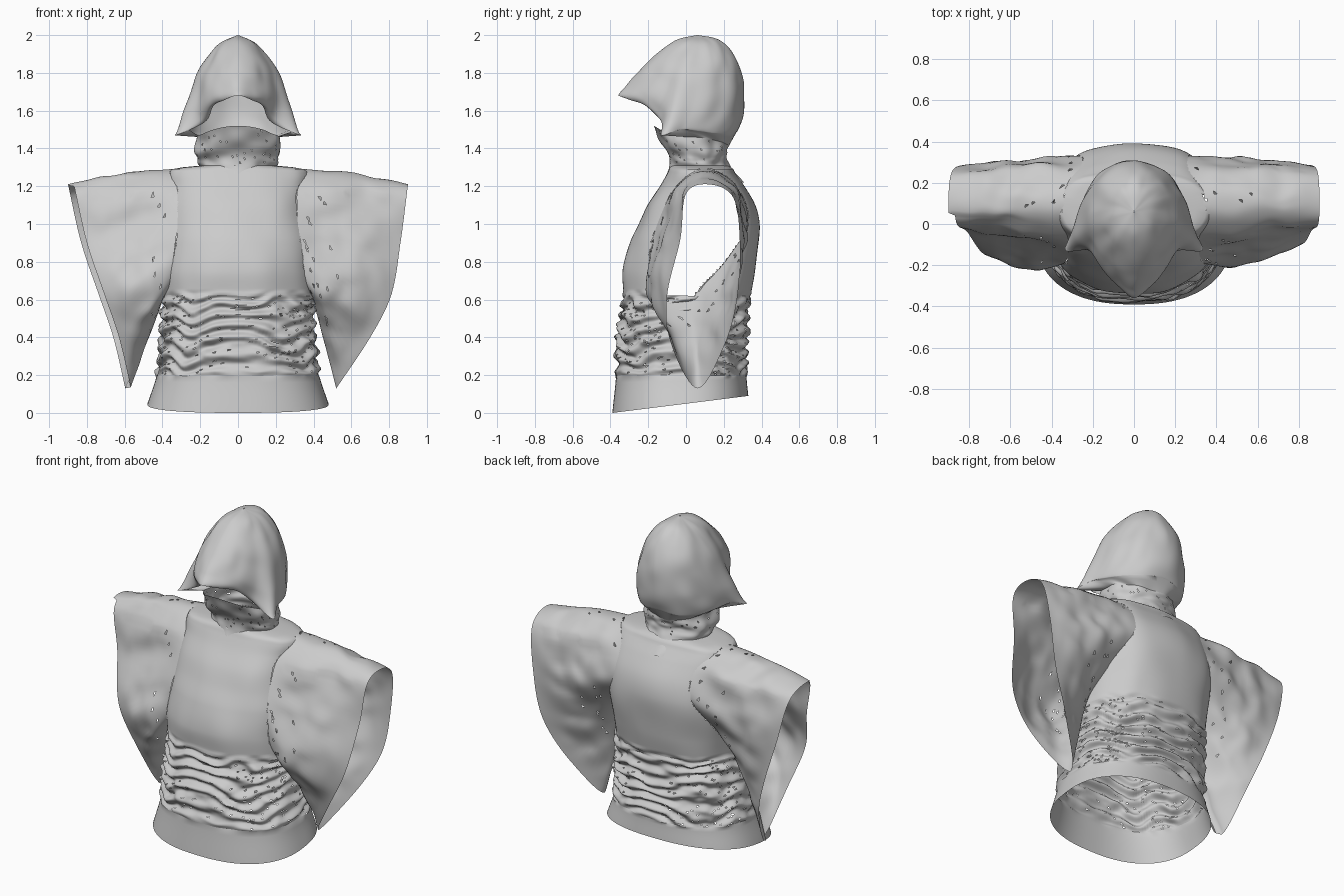
import bpy, bmesh, math, random
from math import sin, cos, pi
from mathutils import Vector, noise

if "Cube" in bpy.data.objects:
    bpy.data.objects.remove(bpy.data.objects["Cube"])

random.seed(4)
N = 144


def table(tbl, x):
    """Smooth interpolation of rows (key, v1, v2, ...)."""
    n = len(tbl)
    i = 0
    while i < n - 2 and x > tbl[i + 1][0]:
        i += 1
    a, b = tbl[i], tbl[i + 1]
    p, q = tbl[max(i - 1, 0)], tbl[min(i + 2, n - 1)]
    h = b[0] - a[0]
    t = min(max((x - a[0]) / h, 0), 1)
    out = []
    for k in range(1, len(a)):
        m0 = (b[k] - p[k]) / (b[0] - p[0]) * h
        m1 = (q[k] - a[k]) / (q[0] - a[0]) * h
        out.append((2*t**3 - 3*t*t + 1)*a[k] + (t**3 - 2*t*t + t)*m0
                   + (3*t*t - 2*t**3)*b[k] + (t**3 - t*t)*m1)
    return out


def loop(pts, n):
    """Closed smooth curve through pts, sampled n times."""
    m = len(pts)
    P = [Vector(p) for p in pts]
    out = []
    for j in range(n):
        u = j * m / n
        i, t = int(u), u - int(u)
        a, b, c, d = (P[(i + k) % m] for k in (-1, 0, 1, 2))
        out.append(0.5 * (2*b + (c - a)*t + (2*a - 5*b + 4*c - d)*t*t + (3*b - a - 3*c + d)*t**3))
    return out


def loft(name, rows, keep=None):
    """Skin closed rings with triangles; keep(row, column, centre) can leave openings."""
    bm = bmesh.new()
    V = [[bm.verts.new(p) for p in r] for r in rows]
    n = len(rows[0])
    for i in range(len(rows) - 1):
        for j in range(n):
            a, b, c, d = V[i][j], V[i][(j+1) % n], V[i+1][(j+1) % n], V[i+1][j]
            for q in ((a, b, c), (a, c, d)):
                mid = sum((v.co for v in q), Vector()) / 3
                if keep is None or keep(i, j, mid):
                    bm.faces.new(q)
    bmesh.ops.delete(bm, geom=[v for v in bm.verts if not v.link_faces], context='VERTS')
    bmesh.ops.recalc_face_normals(bm, faces=bm.faces)
    me = bpy.data.meshes.new(name)
    bm.to_mesh(me)
    bm.free()
    ob = bpy.data.objects.new(name, me)
    bpy.context.collection.objects.link(ob)
    bpy.ops.object.select_all(action='DESELECT')
    ob.select_set(True)
    bpy.context.view_layer.objects.active = ob
    bpy.ops.object.shade_smooth_by_angle(angle=math.radians(60))
    return ob


# Body silhouette: height, half width, front y, back y
BODY = [(0, .48, -.39, .33), (.2, .43, -.37, .32), (.4, .41, -.365, .325), (.6, .40, -.335, .335),
        (.75, .405, -.335, .365), (.9, .41, -.295, .39), (1.0, .40, -.25, .39), (1.1, .39, -.2, .365),
        (1.2, .38, -.135, .31), (1.27, .37, -.1, .26), (1.295, .33, -.09, .245), (1.31, .19, -.08, .22)]
EXP = 2.4


def body_ring(h):
    w, yf, yb = table(BODY, h)
    yc, d = (yf + yb) / 2, (yb - yf) / 2
    gather = max(0, min(1, (h - .18) / .05, (.65 - h) / .06))
    ring = []
    for j in range(N):
        a = 2 * pi * j / N
        s, c = sin(a), cos(a)
        warp = noise.noise((s * 1.7, c * 1.7, h * 3))
        fine = noise.noise((s * 5, c * 5, h * 26))
        f = gather * (.013 * sin(2*pi * (h * 14 + 1.4 * warp)) + .016 * fine)
        f += (.012 * noise.noise((s * 2, c * 2, h * 4)) if h > .6 else 0)
        x = math.copysign(abs(s) ** (2 / EXP), s) * (w + f)
        y = yc - math.copysign(abs(c) ** (2 / EXP), c) * (d + f)
        z = h + max(0, 1 - h / .2) * .09 * (y + .39) / .72
        z += gather * .014 * noise.noise((s * 3, c * 3, h * 8 + 9))
        ring.append((x, y, z))
    return ring


def side_x(y, z):
    w, yf, yb = table(BODY, z)
    k = min(1, abs(y - (yf + yb) / 2) / ((yb - yf) / 2))
    return w * max(0, 1 - k ** EXP) ** (1 / EXP)


# Armhole and cuff outlines as (y, z), from the shoulder round the front
ARM = [(.09, 1.292), (-.05, 1.2), (-.14, 1.03), (-.19, .85), (-.17, .67),
       (0, .60), (.1, .69), (.22, .82), (.33, 1.02), (.25, 1.22)]
CUFF = [(.12, 1.21), (0, 1.16), (-.03, .92), (-.10, .62), (-.08, .37),
        (.06, .13), (.2, .35), (.27, .6), (.285, .9), (.25, 1.14)]
arm_loop = loop([(0, y, z) for y, z in ARM], 100)


def in_armhole(c):
    hit = False
    for p, q in zip(arm_loop, arm_loop[1:] + arm_loop[:1]):
        if (p.z > c.z) != (q.z > c.z) and c.y < p.y + (c.z - p.z) / (q.z - p.z) * (q.y - p.y):
            hit = not hit
    return hit


def span(a, b, n):
    return [a + (b - a) * i / n for i in range(n + 1)]


# Hem band, gathered waist with torn specks, chest with armholes
loft("hem_band", [body_ring(h) for h in span(0, .2, 10)])
loft("gathered_waist", [body_ring(h) for h in span(.2, .62, 64)],
     lambda i, j, c: random.random() > .03 * abs(sin(2*pi*j/N)) + .004)
loft("chest", [body_ring(h) for h in span(.62, 1.31, 70)],
     lambda i, j, c: not (abs(c.x) > .15 and in_armhole(c)))

# Wide hanging sleeves; cuff x by height differs slightly per side
CUFF_X = {1: [(.1, .50), (.4, .70), (.62, .81), (.9, .86), (1.21, .90)],
          -1: [(.1, .59), (.4, .66), (.62, .735), (.9, .83), (1.21, .90)]}
for side, name in ((1, "left_sleeve"), (-1, "right_sleeve")):
    root = [Vector((side_x(p.y, p.z) - .003, p.y, p.z)) for p in arm_loop]
    cuff = [Vector((table(CUFF_X[side], p.z)[0] - (.03 if side < 0 and p.y < .05 else 0), p.y, p.z))
            for p in loop([(0, y, z) for y, z in CUFF], 100)]
    rows = []
    for t in span(0, 1, 36):
        row = []
        for j, (r, c) in enumerate(zip(root, cuff)):
            p = r.lerp(c, t)
            b = sin(pi * t)
            low = math.exp(-((p.z - .68) / .2) ** 2)
            if p.y < .08:
                bulge = .05 * b if side > 0 else .08 * sin(pi * .75 * t)
                p.y -= bulge * low * min(1, (.08 - p.y) / .12)
            else:
                p.y += .005 * b * min(1, (p.y - .08) / .12)
            ang = 2 * pi * j / 100
            n = noise.noise((cos(ang) * 2.6 + side, sin(ang) * 2.6, t * 1.5))
            n2 = noise.noise((p.x * 9, p.z * 9, side * 5 + p.y * 9))
            p.y += b * (.03 * n + .02 * n2)
            p.z += b * (.012 * n2 + (.015 if p.z > 1.15 else 0))
            row.append((side * p.x, p.y, p.z))
        rows.append(row)
    loft(name, rows, lambda i, j, c: i > 14 or random.random() > .012)

# Hood: row, front y z, back y z, half width, side z
HOOD = [(0, .055, 2.0, .065, 2.0, .002, 2.0), (1, -.05, 1.975, .18, 1.975, .1, 1.955),
        (2, -.15, 1.91, .27, 1.89, .18, 1.87), (3, -.24, 1.82, .32, 1.77, .24, 1.75),
        (4, -.31, 1.74, .325, 1.63, .275, 1.61), (5, -.36, 1.68, .28, 1.47, .30, 1.48)]
RIM = [(0, -.36, 1.68), (.075, -.29, 1.655), (.13, -.2, 1.625), (.175, -.12, 1.54), (.33, -.13, 1.47),
       (.29, -.03, 1.5), (.255, .07, 1.49), (.215, .16, 1.48), (.125, .245, 1.48), (0, .27, 1.49)]
rim = loop(RIM + [(-x, y, z) for x, y, z in RIM[-2:0:-1]], N)
# Collar: row, front y z, back y z, half width, side z
COLLAR = [(0, -.17, 1.52, .225, 1.42, .22, 1.46), (1, -.13, 1.43, .215, 1.385, .225, 1.38),
          (2, -.09, 1.36, .215, 1.35, .21, 1.33), (3, -.09, 1.29, .24, 1.30, .2, 1.29),
          (4, -.12, 1.22, .3, 1.22, .21, 1.25)]


def tilted_ring(tbl, k, rough):
    yf, zf, yb, zb, w, zs = table(tbl, k)
    ring = []
    for j in range(N):
        a = 2 * pi * j / N
        s, c = sin(a), cos(a)
        f = 1 + rough * noise.noise((s * 2.5, c * 2.5, k * 1.1))
        z = zs + ((zf if c > 0 else zb) - zs) * c * c
        ring.append(Vector((w * s * f, (yf + yb) / 2 - (yb - yf) / 2 * c * f, z)))
    return ring


hood = []
for k in span(0, 5, 50):
    blend = (k / 5) ** 3
    hood.append([p.lerp(q, blend) for p, q in zip(tilted_ring(HOOD, k, .06), rim)])
collar_top = tilted_ring(COLLAR, 0, .08)
for t in (.33, .66, 1):
    hood.append([p.lerp(q, t) for p, q in zip(rim, collar_top)])
# The face opening stays free between the hood rim and the collar
loft("hood", hood, lambda i, j, c: i < 50 or N * .2 < j < N * .8)
loft("neck_collar", [tilted_ring(COLLAR, k, .08) for k in span(0, 4, 28)],
     lambda i, j, c: random.random() > .012)
